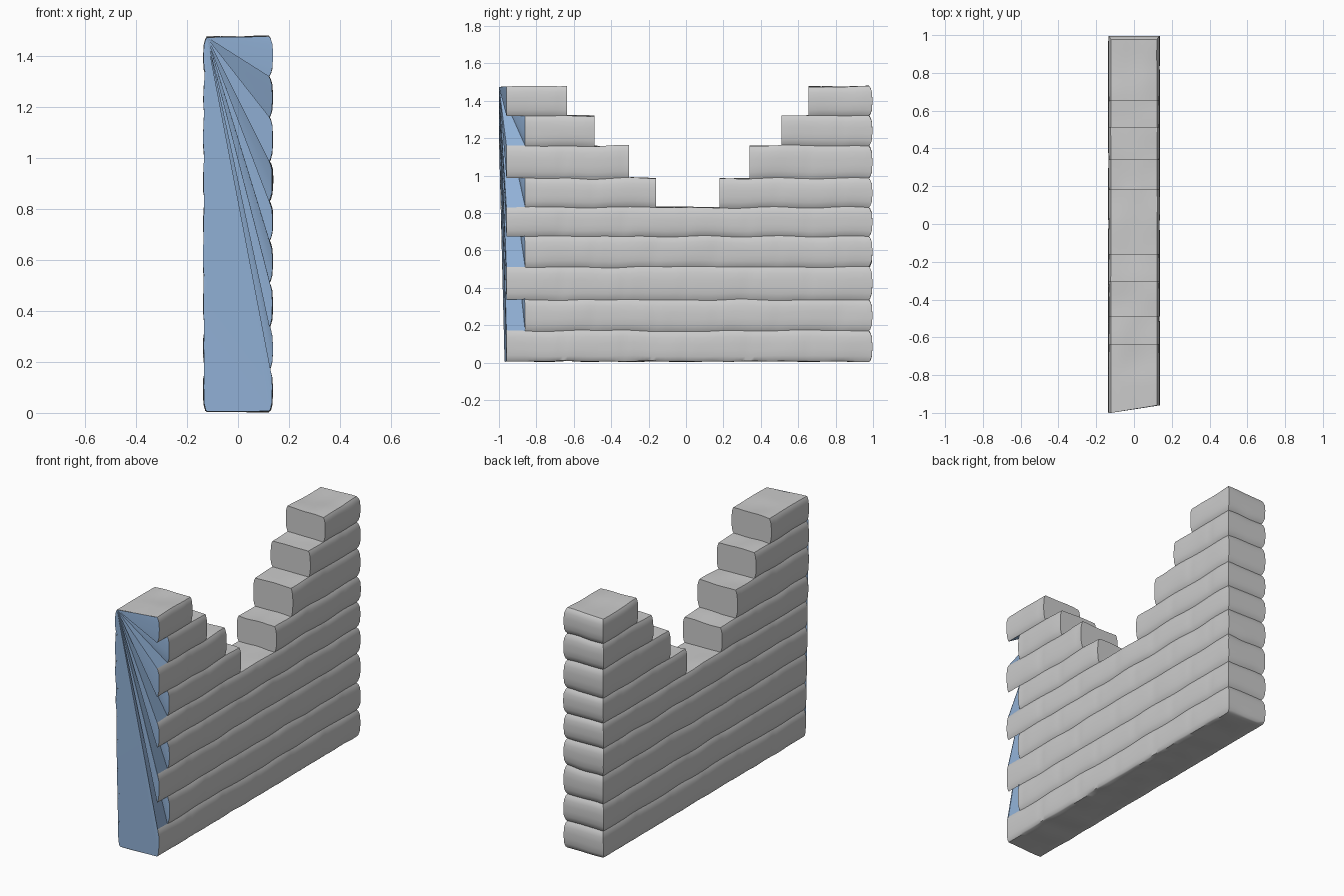
import bpy, bmesh, math
from mathutils import Vector, noise

if "Cube" in bpy.data.objects:
    bpy.data.objects.remove(bpy.data.objects["Cube"])


def material(name, rgb):
    m = bpy.data.materials.new(name)
    m.diffuse_color = (*rgb, 1)
    m.use_nodes = True
    m.node_tree.nodes["Principled BSDF"].inputs["Base Color"].default_value = m.diffuse_color
    return m


stone = material("grey stone", (0.60, 0.60, 0.60))
blue = material("blue broken end", (0.29, 0.45, 0.69))

# Course heights, and the horizontal extent of the stepped gap above each course
COURSES = [0.0, 0.17, 0.335, 0.51, 0.675, 0.83, 0.985, 1.16, 1.32, 1.475]
GAPS = {5: (-0.16, 0.18), 6: (-0.305, 0.34), 7: (-0.49, 0.51), 8: (-0.635, 0.655)}
Y0, Y_TOOTH, Y1 = -0.96, -0.86, 0.978
NX = 6

# Grid lines that include every step edge and course seam
breaks = sorted([Y0, Y_TOOTH, Y1] + [y for g in GAPS.values() for y in g])
ys = [Y0]
for a, b in zip(breaks[1:], breaks[2:]):
    n = math.ceil((b - a) / 0.025)
    ys += [a + (b - a) * i / n for i in range(n)]
ys.append(Y1)
US = (0, 0.07, 0.2, 0.4, 0.6, 0.8, 0.93)
zs, row_course = [], []
for c in range(9):
    for u in US:
        zs.append(COURSES[c] + u * (COURSES[c + 1] - COURSES[c]))
        row_course.append(c)
zs.append(COURSES[-1])


def pillow(u, power):
    return 1 - abs(2 * u - 1) ** power


def surface(i, j, k):
    """Pillowed wall surface; k runs across the thickness."""
    y, z, t = ys[i], zs[j], 2 * k / NX - 1
    c = min(j // len(US), 8)
    u = (z - COURSES[c]) / (COURSES[c + 1] - COURSES[c])
    row = pillow(u, 4)
    brick = pillow(((y + (0.165 if c % 2 else 0)) / 0.33) % 1, 8)
    n = noise.noise(Vector((t * 3, y * 5, z * 6)))
    x = t * (0.122 + 0.011 * row + 0.003 * row * brick + 0.003 * n)
    if i == 0:                       # slanted left end
        y += (t - 1) / 2 * (0.01 + 0.03 * min(z / 1.2, 1))
    elif i == len(ys) - 1:           # bulging right end
        y += 0.018 * row
    if j == 0:
        z = 0.006 + 0.006 * noise.noise(Vector((t, y * 7, 0)))
    else:
        z += 0.008 * noise.noise(Vector((t, y * 5, z * 3)))
    return Vector((x, y, z))


def solid(i, j):
    if not (0 <= i < len(ys) - 1 and 0 <= j < len(zs) - 1):
        return False
    gap = GAPS.get(row_course[j])
    mid = (ys[i] + ys[i + 1]) / 2
    return not (gap and gap[0] < mid < gap[1])


def finish(bm, name, angle):
    me = bpy.data.meshes.new(name)
    bm.to_mesh(me)
    bm.free()
    ob = bpy.data.objects.new(name, me)
    bpy.context.collection.objects.link(ob)
    me.materials.append(stone)
    me.materials.append(blue)
    bpy.ops.object.select_all(action='DESELECT')
    ob.select_set(True)
    bpy.context.view_layer.objects.active = ob
    bpy.ops.object.shade_smooth_by_angle(angle=math.radians(angle))
    return ob


# Brick wall: two pillowed sides joined by rims along bottom, steps and right end
bm = bmesh.new()
cache = {}


def vert(i, j, k):
    if (i, j, k) not in cache:
        cache[i, j, k] = bm.verts.new(surface(i, j, k))
    return cache[i, j, k]


def rim(a, b):
    for k in range(NX):
        bm.faces.new((vert(*a, k), vert(*b, k), vert(*b, k + 1), vert(*a, k + 1)))


for i in range(len(ys) - 1):
    for j in range(len(zs) - 1):
        if not solid(i, j):
            continue
        ring = ((i, j), (i + 1, j), (i + 1, j + 1), (i, j + 1))
        odd = row_course[j] % 2
        if not (i == 0 and odd):     # toothed left edge on the +x side
            bm.faces.new([vert(*p, NX) for p in ring])
        bm.faces.new([vert(*p, 0) for p in reversed(ring)])
        if not solid(i, j - 1):
            rim(ring[1], ring[0])
        if not solid(i + 1, j):
            rim(ring[2], ring[1])
        if not solid(i, j + 1):
            rim(ring[3], ring[2])
        if i > 0 and not solid(i - 1, j):
            rim(ring[0], ring[3])
bmesh.ops.recalc_face_normals(bm, faces=bm.faces)
finish(bm, "brick_wall", 50)

# Broken end: a fan from the top corner to the toothed edge
bm = bmesh.new()
last = len(zs) - 1
loop = [surface(0, j, 0) for j in range(last - 1, -1, -1)]
for c in range(9):
    for j in range(c * len(US), (c + 1) * len(US) + 1):
        p = surface(c % 2, j, NX)
        if (p - loop[-1]).length > 1e-5:
            loop.append(p)
apex = bm.verts.new(surface(0, last, 0))
pts = [bm.verts.new(p) for p in loop]
for p, q in zip(pts, pts[1:]):
    bm.faces.new((apex, p, q)).material_index = 1
finish(bm, "broken_end", 30)
